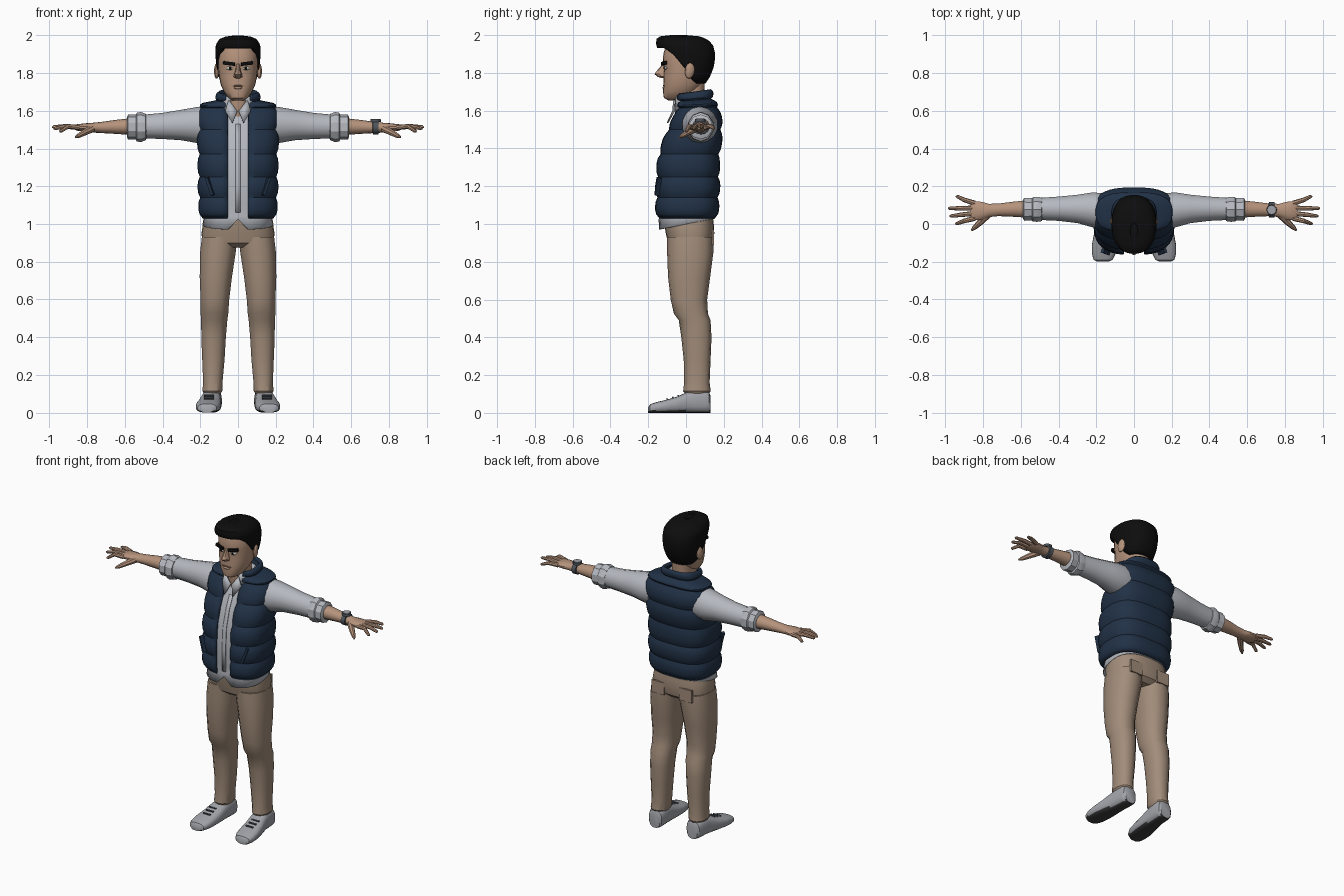
import bpy, bmesh, math
from mathutils import Vector

if "Cube" in bpy.data.objects:
    bpy.data.objects.remove(bpy.data.objects["Cube"])

COLORS = {
    "shirt_grey": (0.46, 0.48, 0.52), "vest_navy": (0.015, 0.031, 0.062),
    "trouser_tan": (0.36, 0.265, 0.195), "skin": (0.46, 0.29, 0.20),
    "hair_black": (0.004, 0.004, 0.004), "shoe_grey": (0.36, 0.37, 0.40),
    "sole_dark": (0.045, 0.045, 0.048), "watch_slate": (0.075, 0.09, 0.105),
    "eye_white": (0.55, 0.55, 0.54), "lip": (0.22, 0.12, 0.085)}
MATS = {}
for key, c in COLORS.items():
    MATS[key] = bpy.data.materials.new(key)
    MATS[key].diffuse_color = (*c, 1)


def finish(name, bm, mat, mirror=False, thick=0.0):
    me = bpy.data.meshes.new(name)
    bm.to_mesh(me)
    bm.free()
    ob = bpy.data.objects.new(name, me)
    bpy.context.collection.objects.link(ob)
    me.materials.append(MATS[mat])
    if thick:
        m = ob.modifiers.new("thickness", "SOLIDIFY")
        m.thickness, m.offset = thick, -1
    if mirror:
        ob.modifiers.new("mirror", "MIRROR")
    return ob


def loft(name, rings, mat, closed=True, caps=True, **kw):
    bm = bmesh.new()
    vs = [[bm.verts.new(p) for p in r] for r in rings]
    n = len(vs[0])
    for a, b in zip(vs, vs[1:]):
        for j in range(n if closed else n - 1):
            k = (j + 1) % n
            bm.faces.new((a[j], a[k], b[k], b[j]))
    if caps:
        bm.faces.new(vs[0][::-1])
        bm.faces.new(vs[-1])
        bmesh.ops.recalc_face_normals(bm, faces=bm.faces)
    return finish(name, bm, mat, **kw)


def power(c, n):
    return math.copysign(abs(c) ** (2 / n), c)


def section(z, x0, x1, yf, yb, n=2.4, seg=24, gap=0.0):
    """Horizontal superellipse, optionally open at the front by +-gap."""
    w, h = (x1 - x0) / 2, (yb - yf) / 2
    if gap:
        a = math.acos((gap / w) ** (n / 2))
        ts = [-a + (math.pi + 2 * a) * i / seg for i in range(seg + 1)]
    else:
        ts = [-math.pi / 2 + 2 * math.pi * i / seg for i in range(seg)]
    return [Vector(((x0 + x1) / 2 + w * power(math.cos(t), n),
                    (yf + yb) / 2 + h * power(math.sin(t), n), z)) for t in ts]


def limb_ring(x, cy, cz, ry, rz, seg=14):
    return [Vector((x, cy + ry * math.cos(t), cz + rz * math.sin(t)))
            for t in (2 * math.pi * (i + .5) / seg for i in range(seg))]


def lerp(table, z):
    if z <= table[0][0]:
        return table[0][1:]
    for a, b in zip(table, table[1:]):
        if z <= b[0]:
            t = (z - a[0]) / (b[0] - a[0])
            return [p + (q - p) * t for p, q in zip(a[1:], b[1:])]
    return table[-1][1:]


def tube(name, pts, radii, mat, seg=8, **kw):
    rings = []
    for i, p in enumerate(pts):
        d = Vector(pts[min(i + 1, len(pts) - 1)]) - Vector(pts[max(i - 1, 0)])
        q = d.to_track_quat('Z', 'Y')
        rings.append([Vector(p) + q @ Vector((radii[i] * math.cos(t), radii[i] * math.sin(t), 0))
                      for t in (2 * math.pi * k / seg for k in range(seg))])
    return loft(name, rings, mat, **kw)


def blob(name, loc, size, mat, box=False, rot=(0, 0, 0), mirror=True):
    bm = bmesh.new()
    if box:
        bmesh.ops.create_cube(bm, size=2)
    else:
        bmesh.ops.create_uvsphere(bm, u_segments=14, v_segments=9, radius=1)
    from_rot = Vector((0, 0, 0))
    for v in bm.verts:
        v.co = Vector((v.co.x * size[0], v.co.y * size[1], v.co.z * size[2]))
        for axis, ang in zip("XYZ", rot):
            if ang:
                q = Vector((axis == "X", axis == "Y", axis == "Z"))
                s, c = math.sin(ang), math.cos(ang)
                v.co = v.co * c + q.cross(v.co) * s + q * q.dot(v.co) * (1 - c)
        v.co += Vector(loc) + from_rot
    return finish(name, bm, mat, mirror=mirror)


# quilted vest: puffed bands between seams, open at the front, collar tilted up at the back
VEST = [(1.03, .2, -.155, .165), (1.06, .21, -.165, .175), (1.2, .215, -.165, .182),
        (1.34, .215, -.156, .18), (1.45, .218, -.125, .194), (1.55, .22, -.08, .194),
        (1.60, .218, -.055, .184), (1.635, .2, -.045, .165), (1.65, .125, -.05, .145),
        (1.70, .112, -.062, .145)]
SEAMS = [1.03, 1.14, 1.25, 1.37, 1.5, 1.615, 1.652, 1.695]
rings = []
for a, b in zip(SEAMS, SEAMS[1:]):
    for i in range(6):
        if i == 0 and rings:
            continue
        z = a + (b - a) * i / 5
        w, yf, yb = lerp(VEST, z)
        dent = .012 * (1 - math.sqrt(max(0, math.sin(math.pi * i / 5))))
        ring = section(z, -w + dent, w - dent, yf + dent, yb - dent, 2.8, 36,
                       gap=.055 + max(0, z - 1.6) * .15)
        for p in ring:
            p.z += .15 * p.y * min(1, max(0, (z - 1.6) / .1))
        rings.append(ring)
loft("vest", rings, "vest_navy", closed=False, caps=False, thick=.022)
blob("vest_pocket_welt", (.15, -.148, 1.2), (.008, .012, .05), "vest_navy", True, (0, .35, .35))

# shirt body with a sloping hem and a small notch at the front
rings = []
for i, z in enumerate([1.0, 1.04, 1.1, 1.2, 1.34, 1.45, 1.55, 1.6, 1.63]):
    w, yf, yb = lerp(VEST, z)
    s = .012 if i == 0 else .024
    ring = section(z, -w + s, w - s, yf + s - .002, yb - s, 2.6, 32)
    if i == 0:
        for p in ring:
            p.z += .2 * p.y
        ring[0].z += .055
    rings.append(ring)
loft("shirt_body", rings, "shirt_grey", caps=False, thick=.006)
loft("shirt_placket", [[Vector((x, lerp(VEST, z)[1] + .017, z)) for x in (-.012, .012)]
                       for z in (1.06, 1.2, 1.34, 1.45, 1.53)],
     "shirt_grey", closed=False, caps=False, thick=.006)
loft("shirt_collar", [section(1.59, -.1, .1, -.06, .12, gap=.03),
                      section(1.675, -.085, .085, -.066, .115, gap=.045)],
     "shirt_grey", closed=False, caps=False, thick=.008)
loft("collar_wing", [[Vector((.004, -.072, 1.60)), Vector((.03, -.102, 1.535))],
                     [Vector((.05, -.068, 1.66)), Vector((.068, -.066, 1.60))]],
     "shirt_grey", closed=False, caps=False, mirror=True, thick=.008)

# sleeves and rolled cuffs
loft("sleeve", [limb_ring(*r) for r in [
    (.16, .07, 1.525, .095, .1), (.22, .075, 1.525, .095, .095), (.3, .08, 1.525, .077, .081),
    (.4, .081, 1.52, .066, .069), (.5, .08, 1.517, .06, .063)]], "shirt_grey", mirror=True)
loft("rolled_cuff", [limb_ring(x, .078, 1.514, a, b, 10) for x, a, b in [
    (.483, .05, .055), (.49, .066, .07), (.515, .07, .08), (.537, .067, .076),
    (.542, .062, .066), (.583, .064, .066), (.59, .05, .05)]], "shirt_grey", mirror=True)

# forearms, palms and fingers
loft("forearm_and_palm", [limb_ring(*r) for r in [
    (.56, .08, 1.517, .048, .045), (.65, .078, 1.515, .04, .037), (.72, .075, 1.512, .034, .03),
    (.77, .072, 1.511, .036, .026), (.81, .07, 1.512, .049, .022), (.855, .07, 1.512, .052, .017),
    (.868, .07, 1.511, .046, .01)]], "skin", mirror=True)
FINGERS = [(.03, .948, .002, 1.49), (.056, .978, .042, 1.505),
           (.084, .986, .083, 1.513), (.11, .945, .146, 1.505)]
for i, (y, tx, ty, tz) in enumerate(FINGERS):
    mid = (.855 + (tx - .855) * .5, (y + ty) / 2, 1.518)
    tube(f"finger_{i + 1}", [(.845, y, 1.512), mid, (tx - .008, ty, tz + .002), (tx, ty, tz)],
         [.014, .012, .009, .004], "skin", mirror=True)
tube("thumb", [(.775, .05, 1.505), (.815, .01, 1.485), (.847, -.02, 1.467), (.862, -.034, 1.46)],
     [.02, .017, .012, .005], "skin", mirror=True)

# wrist watch on one arm
loft("watch_strap", [limb_ring(x, .075, 1.512, r, r - .005, 16) for x, r in [
    (.714, .034), (.716, .042), (.744, .042), (.746, .034)]], "watch_slate")
tube("watch_case", [(.73, .075, 1.54), (.73, .075, 1.556)], [.028, .027], "watch_slate", 12)
tube("watch_dial", [(.73, .075, 1.553), (.73, .075, 1.558)], [.022, .022], "shoe_grey", 12)

# trousers
loft("trouser_hips", [section(z, -w, w, f, b, 2.6, 24) for z, w, f, b in [
    (.875, .15, -.06, .11), (.9, .188, -.095, .14), (.95, .194, -.107, .15),
    (1.0, .186, -.115, .147), (1.06, .175, -.12, .14)]], "trouser_tan")
LEG = [(.095, .095, .178, .0, .118), (.115, .082, .19, -.015, .131), (.16, .081, .186, -.01, .125),
       (.28, .07, .191, -.012, .13), (.4, .063, .196, -.025, .135), (.49, .055, .197, -.038, .13),
       (.525, .05, .2, -.064, .116), (.6, .045, .2, -.081, .112), (.72, .03, .205, -.095, .128),
       (.85, .01, .203, -.1, .145), (.93, .0, .194, -.1, .145)]
loft("trouser_leg", [section(*r, 2.3, 14) for r in LEG], "trouser_tan", mirror=True)
blob("trouser_back_pocket", (.1, .143, .93), (.045, .006, .04), "trouser_tan", True)

# shoes with dark undersides and laces
SHOE = [(-.2, .165, .03, .03), (-.19, .164, .05, .046), (-.16, .161, .062, .056),
        (-.11, .157, .066, .068), (-.05, .15, .062, .085), (.0, .144, .056, .108),
        (.04, .14, .052, .12), (.1, .137, .052, .122), (.122, .136, .046, .11), (.13, .136, .036, .09)]
shoe = loft("shoe", [[Vector((cx + hw * power(math.cos(t), 2.8), y, h / 2 + h / 2 * power(math.sin(t), 2.8)))
                      for t in (2 * math.pi * i / 20 for i in range(20))]
                     for y, cx, hw, h in SHOE], "shoe_grey", mirror=True)
shoe.data.materials.append(MATS["sole_dark"])
for f in shoe.data.polygons:
    if f.center.z < .012 and f.normal.z < -.3:
        f.material_index = 1
for i in range(3):
    y = -.1 + i * .03
    blob(f"lace_{i + 1}", (.154, y, .073 + i * .009), (.026, .004, .004), "watch_slate", True, (.3, 0, 0))

# neck and head
loft("neck", [section(z, -w, w, f, b) for z, w, f, b in [
    (1.52, .055, -.04, .09), (1.6, .062, -.054, .09), (1.66, .062, -.06, .095),
    (1.76, .064, -.06, .1)]], "skin")
HEAD = [(1.655, .03, -.095, .0), (1.668, .05, -.117, .02), (1.7, .075, -.122, .06),
        (1.74, .092, -.118, .09), (1.78, .1, -.12, .105), (1.82, .105, -.116, .118),
        (1.85, .107, -.123, .125), (1.9, .108, -.12, .13), (1.95, .1, -.105, .12),
        (1.98, .06, -.06, .08)]
loft("head", [section(z, -w, w, f, b, 2.3, 24) for z, w, f, b in HEAD], "skin")
loft("nose", [section(z, -w, w, f, -.09, 2, 10) for z, w, f in [
    (1.773, .013, -.13), (1.78, .024, -.152), (1.793, .023, -.166), (1.805, .017, -.16),
    (1.83, .012, -.138), (1.855, .011, -.12)]], "skin")
blob("ear", (.113, .02, 1.812), (.013, .026, .042), "skin", rot=(-.15, 0, .25))
blob("eye", (.043, -.107, 1.826), (.021, .009, .0095), "eye_white", rot=(0, 0, .2))
blob("pupil", (.041, -.1145, 1.826), (.008, .004, .0085), "hair_black")
blob("eyebrow", (.047, -.116, 1.851), (.031, .009, .009), "hair_black", True, (0, -.12, .25))
blob("mouth", (0, -.117, 1.733), (.036, .005, .0035), "lip", mirror=False)
blob("lower_lip", (0, -.117, 1.722), (.024, .008, .007), "skin", mirror=False)

# hair: swept cap whose lower edge follows the hairline
HAIR = [(1.74, .085, -.1, .1), (1.78, .106, -.115, .128), (1.84, .115, -.125, .15),
        (1.9, .12, -.142, .155), (1.95, .118, -.158, .142), (1.98, .1, -.157, .11),
        (1.994, .068, -.135, .07), (2.0, .02, -.08, .0)]
EDGE = [(-.1, 1.932), (-.075, 1.91), (-.05, 1.885), (-.03, 1.84), (.0, 1.825),
        (.035, 1.77), (.08, 1.745)]
SEG, STEPS = 40, 14
low = [lerp(EDGE, p.y)[0] for p in section(0, -.118, .118, -.135, .154, 2.3, SEG)]
rings = []
for i in range(STEPS + 1):
    s = math.sin(math.pi / 2 * i / STEPS)
    ring = []
    for j in range(SEG):
        z = low[j] + (2.0 - low[j]) * s
        w, f, b = lerp(HAIR, z)
        ring.append(section(z, -w, w, f, b, 2.3, SEG)[j])
    rings.append(ring)
loft("hair", rings, "hair_black", caps=False, thick=.025)
blob("hair_crown", (0, -.04, 1.985), (.06, .08, .015), "hair_black", mirror=False)

# smooth surfaces with crisp creases
for ob in bpy.data.objects:
    ob.select_set(True)
bpy.context.view_layer.objects.active = bpy.data.objects["vest"]
bpy.ops.object.shade_smooth_by_angle(angle=math.radians(32))

for m in bpy.data.materials:
    if m.users and not m.is_grease_pencil:
        m.use_nodes = True
        m.node_tree.nodes["Principled BSDF"].inputs["Base Color"].default_value = m.diffuse_color
